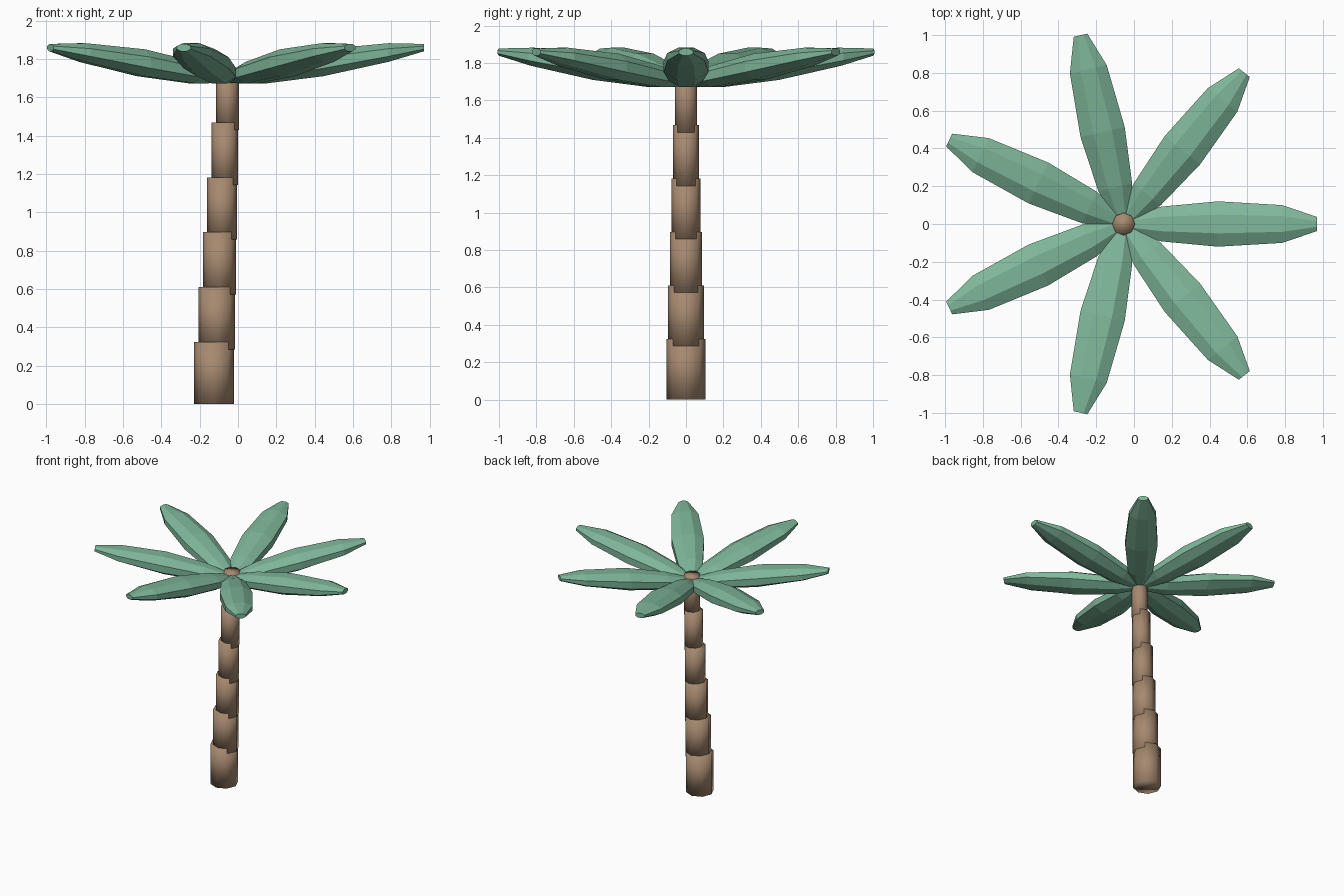
import bpy, bmesh
from math import cos, sin, pi, tau

if "Cube" in bpy.data.objects:
    bpy.data.objects.remove(bpy.data.objects["Cube"])


def material(name, rgb):
    m = bpy.data.materials.new(name)
    m.use_nodes = True
    m.diffuse_color = (*rgb, 1)
    m.node_tree.nodes["Principled BSDF"].inputs["Base Color"].default_value = (*rgb, 1)
    return m


bark = material("bark_brown", (0.38, 0.25, 0.16))
leaf = material("leaf_green", (0.21, 0.47, 0.32))


def loft(name, rings, mat, smooth):
    """Skin a list of equal-sized point rings and cap both ends."""
    bm = bmesh.new()
    loops = [[bm.verts.new(p) for p in ring] for ring in rings]
    n = len(loops[0])
    for a, b in zip(loops, loops[1:]):
        for i in range(n):
            j = (i + 1) % n
            bm.faces.new((a[i], a[j], b[j], b[i]))
    bm.faces.new(loops[0][::-1])
    bm.faces.new(loops[-1])
    bmesh.ops.recalc_face_normals(bm, faces=bm.faces)
    for f in bm.faces:
        f.smooth = smooth
    mesh = bpy.data.meshes.new(name)
    bm.to_mesh(mesh)
    bm.free()
    mesh.materials.append(mat)
    obj = bpy.data.objects.new(name, mesh)
    bpy.context.collection.objects.link(obj)
    return obj


# Trunk: overlapping upright octagonal drums, each smaller and shifted sideways
SIDES = 8
DRUMS = 6
for k in range(DRUMS):
    x, r, z = -0.125 + 0.014 * k, 0.104 - 0.0088 * k, 0.286 * k
    rings = [[(x + r * cos(tau * i / SIDES), r * sin(tau * i / SIDES), h)
              for i in range(SIDES)] for h in (z, z + 0.325)]
    loft(f"trunk_segment_{k + 1}", rings, bark, True)

# Fronds: distance out, half width, underside height, top height
STATIONS = [
    (0.0, 0.035, 1.675, 1.72),
    (0.20, 0.092, 1.672, 1.785),
    (0.50, 0.12, 1.71, 1.85),
    (0.84, 0.10, 1.785, 1.882),
    (1.025, 0.037, 1.84, 1.878),
]
CROWN_X = -0.055
FRONDS = 7


def frond_ring(r, w, low, high):
    mid, half = (low + high) / 2, (high - low) / 2
    ring = []
    for i in range(SIDES):
        a = tau * (i + 0.5) / SIDES
        # Octagon with flat top and bottom
        ring.append((r, w * cos(a) / cos(pi / SIDES),
                     mid + half * sin(a) / cos(pi / SIDES)))
    return ring


for k in range(FRONDS):
    frond = loft(f"frond_{k + 1}", [frond_ring(*s) for s in STATIONS], leaf, False)
    frond.location.x = CROWN_X
    frond.rotation_euler.z = tau * k / FRONDS
